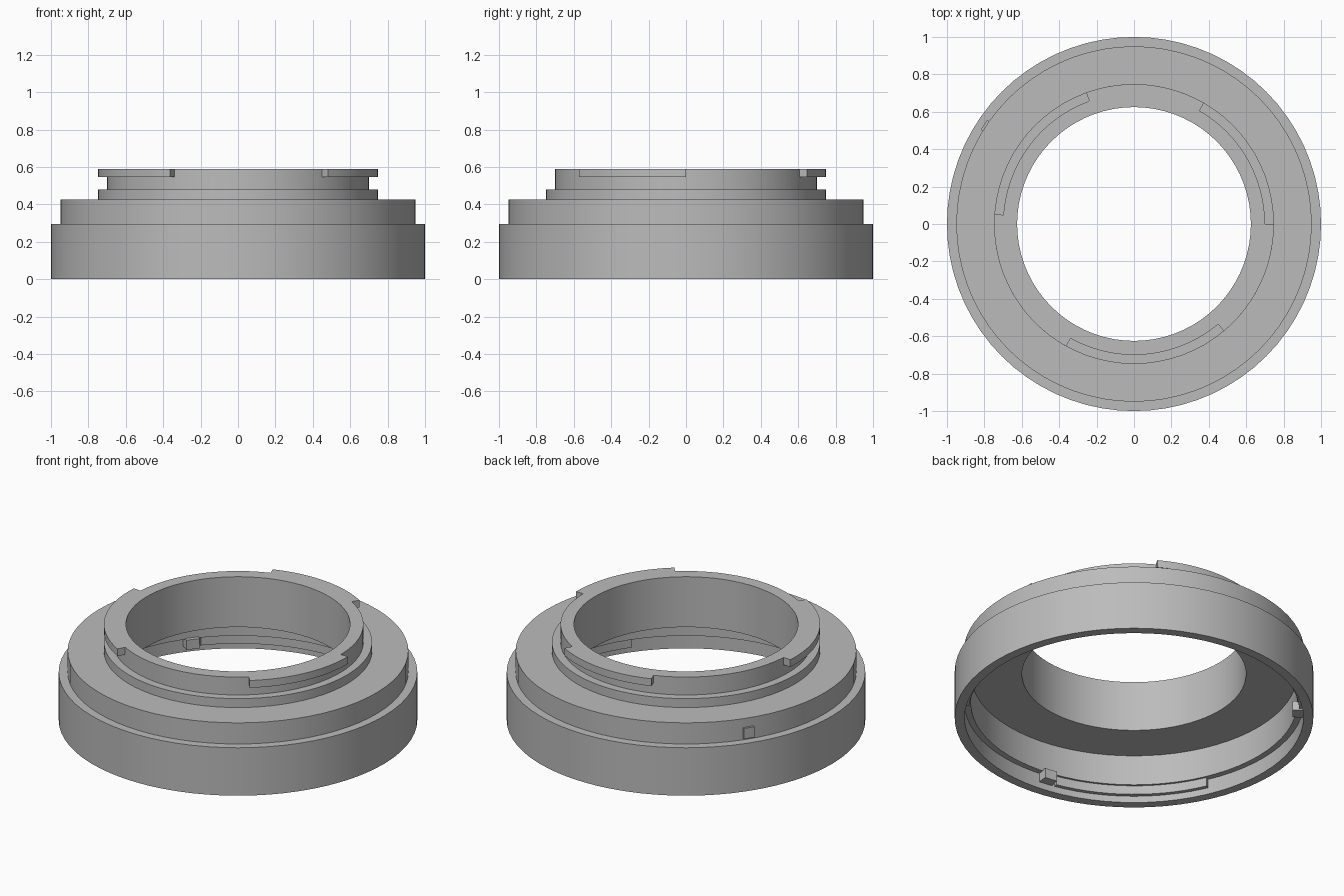
import bpy
import bmesh
from math import cos, sin, radians

cube = bpy.data.objects.get("Cube")
if cube:
    bpy.data.objects.remove(cube, do_unlink=True)

# Single satin grey metal
grey = bpy.data.materials.new("satin_grey")
grey.use_nodes = True
colour = (0.5, 0.5, 0.5, 1)
grey.diffuse_color = colour
grey.node_tree.nodes["Principled BSDF"].inputs["Base Color"].default_value = colour


def revolve(name, profile, start=0, end=360, steps=72):
    """Sweep a closed (radius, height) profile around z, capping partial arcs."""
    bm = bmesh.new()
    full = end - start == 360
    rings = []
    for i in range(steps if full else steps + 1):
        a = radians(start + (end - start) * i / steps)
        rings.append([bm.verts.new((r * cos(a), r * sin(a), z)) for r, z in profile])
    n = len(profile)
    for i in range(steps):
        a, b = rings[i], rings[(i + 1) % len(rings)]
        for j in range(n):
            k = (j + 1) % n
            bm.faces.new((a[j], b[j], b[k], a[k]))
    if not full:
        bm.faces.new(rings[0])
        bm.faces.new(rings[-1])
    bmesh.ops.recalc_face_normals(bm, faces=bm.faces)
    mesh = bpy.data.meshes.new(name)
    bm.to_mesh(mesh)
    bm.free()
    mesh.materials.append(grey)
    obj = bpy.data.objects.new(name, mesh)
    bpy.context.collection.objects.link(obj)
    bpy.ops.object.select_all(action="DESELECT")
    obj.select_set(True)
    bpy.context.view_layer.objects.active = obj
    bpy.ops.object.shade_smooth_by_angle(angle=radians(30))
    return obj


def arc_block(name, inner, outer, low, high, start, end):
    profile = [(inner, low), (outer, low), (outer, high), (inner, high)]
    return revolve(name, profile, start, end, max(3, round((end - start) / 4)))


# Stepped ring body with a hollow underside and an open bore
revolve("adapter_body", [
    (0.945, 0), (1, 0), (1, 0.295), (0.95, 0.295), (0.95, 0.425),
    (0.748, 0.425), (0.748, 0.48), (0.7, 0.48), (0.7, 0.59),
    (0.625, 0.59), (0.625, 0.28), (0.91, 0.28), (0.91, 0.094), (0.945, 0.094),
])

# Bayonet tabs around the top collar
for i, (start, end) in enumerate([(60, 110), (176, 241), (310, 360)]):
    arc_block(f"top_bayonet_tab_{i + 1}", 0.69, 0.748, 0.545, 0.59, start, end)

# Retaining tabs and stops inside the lower rim
for i in range(3):
    turn = 120 * i
    arc_block(f"lower_retaining_tab_{i + 1}", 0.922, 0.955, 0.04, 0.1, 204 + turn, 258 + turn)
    arc_block(f"lower_stop_{i + 1}", 0.885, 0.955, 0.04, 0.1, 259 + turn, 264 + turn)

# Small alignment mark on the upper step
arc_block("alignment_mark", 0.94, 0.962, 0.305, 0.37, 144.6, 148.4)
